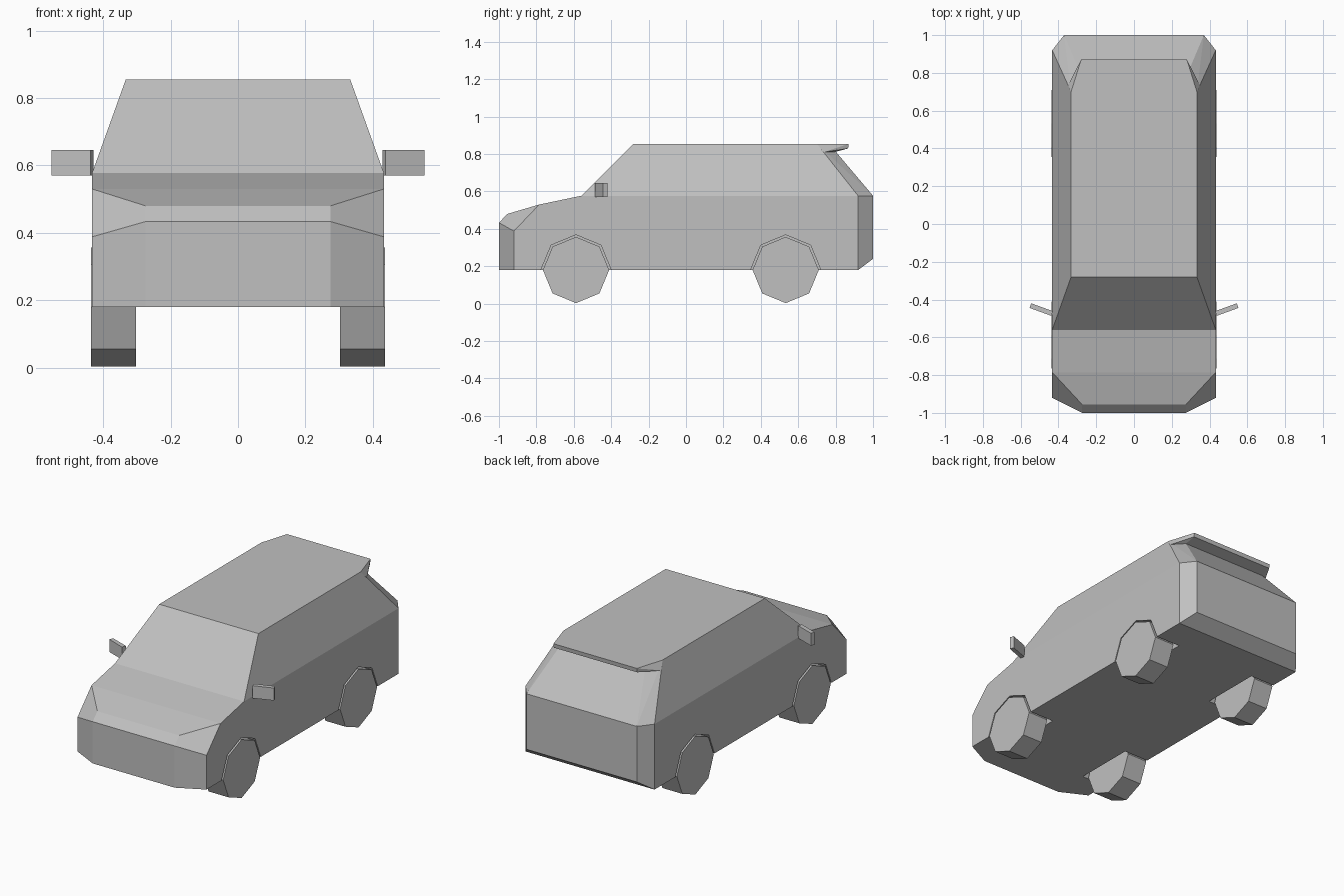
import bpy, bmesh, math
from mathutils import Matrix, Vector

cube = bpy.data.objects.get("Cube")
if cube:
    bpy.data.objects.remove(cube, do_unlink=True)

BELT = 0.577
WHEEL_Y = (-0.588, 0.533)
AXLE_Z = 0.18

grey = bpy.data.materials.new("plain grey")
grey.use_nodes = True
colour = (0.53, 0.53, 0.53, 1)
grey.diffuse_color = colour
grey.node_tree.nodes["Principled BSDF"].inputs["Base Color"].default_value = colour


def finish(bm, name):
    bmesh.ops.recalc_face_normals(bm, faces=bm.faces)
    mesh = bpy.data.meshes.new(name)
    bm.to_mesh(mesh)
    bm.free()
    mesh.materials.append(grey)
    obj = bpy.data.objects.new(name, mesh)
    bpy.context.collection.objects.link(obj)
    return obj


def add_hull(bm, half_points):
    """Convex solid from points on the left half, mirrored to the right."""
    verts = [bm.verts.new((s * x, y, z)) for x, y, z in half_points for s in (1, -1)]
    bmesh.ops.convex_hull(bm, input=verts)


def octagon(name, radius, x_in, x_out, side, y):
    """Eight-sided drum lying along x."""
    bm = bmesh.new()
    place = Matrix.Translation((side * (x_in + x_out) / 2, y, AXLE_Z))
    bmesh.ops.create_cone(bm, cap_ends=True, segments=8, radius1=radius, radius2=radius,
                          depth=x_out - x_in,
                          matrix=place @ Matrix.Rotation(math.pi / 2, 4, 'Y'))
    return finish(bm, name)


# Body shell: lower body and cabin share the belt line
belt_front, belt_rear, belt_back = (.433, -.56, BELT), (.433, .92, BELT), (.37, 1, BELT)
bm = bmesh.new()
add_hull(bm, [
    (.275, -1, .18), (.433, -.92, .18), (.433, .92, .18), (.37, 1, .24),
    (.275, -1, .433), (.433, -.92, .388),
    (.275, -.955, .48), (.433, -.785, .53),
    belt_front, belt_rear, belt_back])
add_hull(bm, [
    belt_front, belt_rear, belt_back,
    (.333, -.28, .855), (.333, .70, .855), (.27, .765, .855)])
inner = [f for f in bm.faces if all(abs(v.co.z - BELT) < 1e-4 for v in f.verts)]
bmesh.ops.delete(bm, geom=inner, context='FACES')
bmesh.ops.remove_doubles(bm, verts=bm.verts, dist=1e-4)
bmesh.ops.dissolve_limit(bm, angle_limit=0.01, verts=bm.verts, edges=bm.edges)
body = finish(bm, "body_shell")

# Wheels and the arches cut around them
for side, side_name in ((1, "left"), (-1, "right")):
    for y, end in zip(WHEEL_Y, ("front", "rear")):
        octagon(f"{end}_{side_name}_wheel", 0.177, 0.302, 0.436, side, y)
        cutter = octagon("arch_cutter", 0.188, 0.27, 0.5, side, y)
        cutter.hide_render = True
        cut = body.modifiers.new("arch", 'BOOLEAN')
        cut.operation = 'DIFFERENCE'
        cut.solver = 'EXACT'
        cut.object = cutter
        bpy.context.view_layer.objects.active = body
        bpy.ops.object.modifier_apply(modifier=cut.name)
        bpy.data.objects.remove(cutter, do_unlink=True)

# Roof spoiler
bm = bmesh.new()
add_hull(bm, [
    (.333, .70, .855), (.28, .87, .855), (.28, .867, .83),
    (.285, .80, .812), (.349, .735, .81)])
finish(bm, "roof_spoiler")

# Door mirrors
for side, side_name in ((1, "left"), (-1, "right")):
    bm = bmesh.new()
    place = (Matrix.Translation((side * .491, -.453, .608))
             @ Matrix.Rotation(side * math.radians(20), 4, 'Z')
             @ Matrix.Diagonal((.122, .026, .076, 1)))
    bmesh.ops.create_cube(bm, size=1, matrix=place)
    finish(bm, f"{side_name}_mirror")
